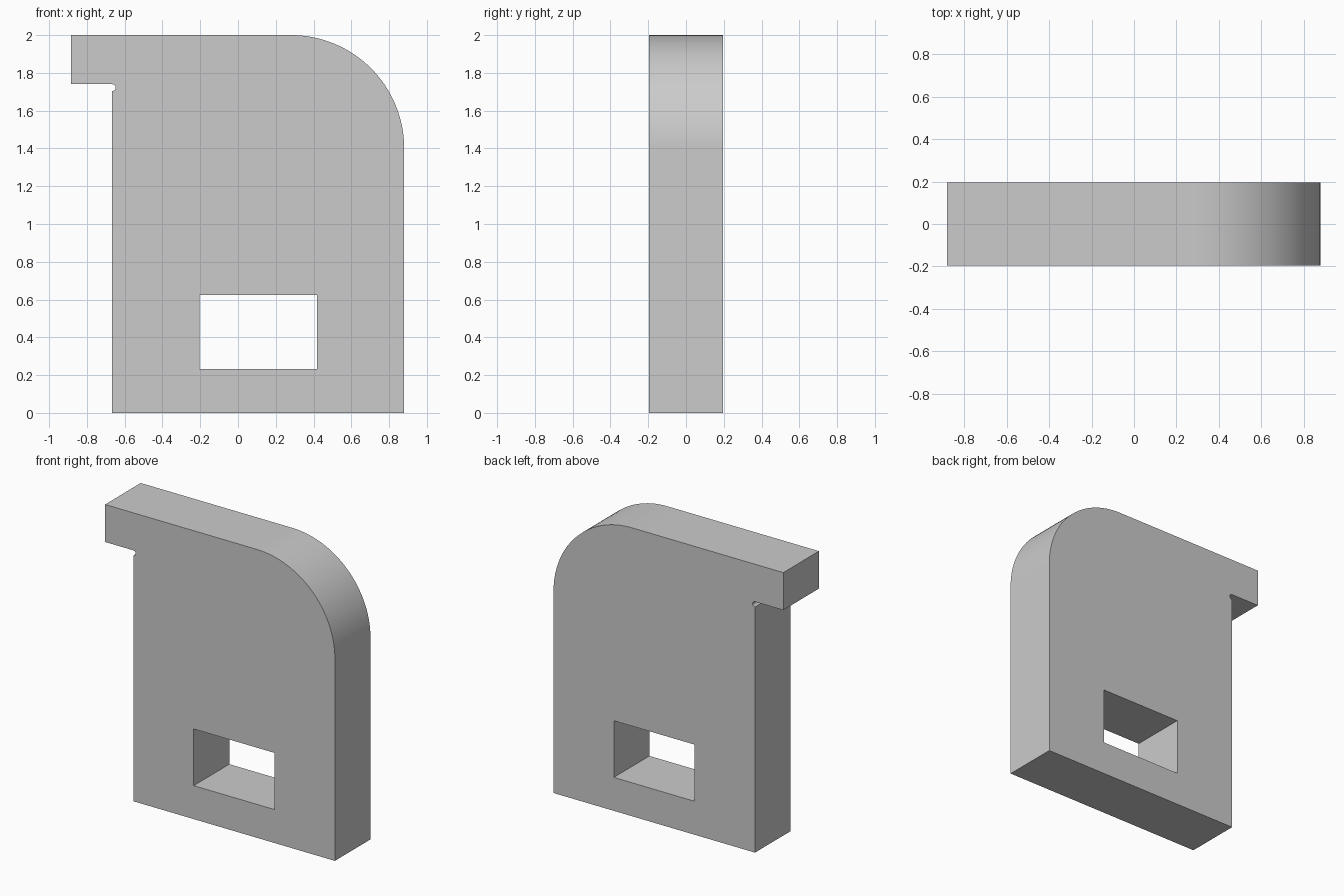
import bpy, bmesh
from math import cos, sin, radians

cube = bpy.data.objects.get("Cube")
if cube:
    bpy.data.objects.remove(cube, do_unlink=True)

HALF_DEPTH = 0.195
LEFT, RIGHT, TOP = -0.883, 0.88, 2.0
WALL_X, LIP_Z = -0.666, 1.74
CORNER_R, RELIEF_R = 0.6, 0.018


def arc(cx, cz, r, start, end, steps):
    """Points of a circular arc in the x-z plane, angles in degrees."""
    angles = [radians(start + (end - start) * i / steps) for i in range(steps + 1)]
    return [(cx + r * cos(a), cz + r * sin(a)) for a in angles]


def add_loop(bm, points):
    verts = [bm.verts.new((x, -HALF_DEPTH, z)) for x, z in points]
    return [bm.edges.new((v, verts[i - 1])) for i, v in enumerate(verts)]


# Plain grey material
grey = bpy.data.materials.new("plain_grey")
grey.use_nodes = True
colour = (0.6, 0.6, 0.6, 1.0)
grey.diffuse_color = colour
grey.node_tree.nodes["Principled BSDF"].inputs["Base Color"].default_value = colour

# Outline: flat base, large rounded corner, overhanging lip, small relief notch
outline = [(WALL_X, 0), (RIGHT, 0)]
outline += arc(RIGHT - CORNER_R, TOP - CORNER_R, CORNER_R, 0, 90, 32)
outline += [(LEFT, TOP), (LEFT, LIP_Z)]
outline += arc(WALL_X, LIP_Z - RELIEF_R, RELIEF_R, 90, -90, 12)

# Rectangular window through the plate
window = [(-0.203, 0.232), (0.417, 0.232), (0.417, 0.625), (-0.203, 0.625)]

bm = bmesh.new()
edges = add_loop(bm, outline) + add_loop(bm, window)
bmesh.ops.triangle_fill(bm, edges=edges, use_beauty=True, normal=(0, -1, 0))

# Thicken the profile from front to back
extruded = bmesh.ops.extrude_face_region(bm, geom=bm.faces[:], use_keep_orig=True)
back = [g for g in extruded["geom"] if isinstance(g, bmesh.types.BMVert)]
bmesh.ops.translate(bm, verts=back, vec=(0, 2 * HALF_DEPTH, 0))
bmesh.ops.recalc_face_normals(bm, faces=bm.faces[:])

mesh = bpy.data.meshes.new("hooked_plate")
bm.to_mesh(mesh)
bm.free()
mesh.materials.append(grey)
plate = bpy.data.objects.new("hooked_plate", mesh)
bpy.context.collection.objects.link(plate)

# Smooth the rounded edges, keep the rest sharp
bpy.ops.object.select_all(action="DESELECT")
plate.select_set(True)
bpy.context.view_layer.objects.active = plate
bpy.ops.object.shade_smooth_by_angle(angle=radians(30))
